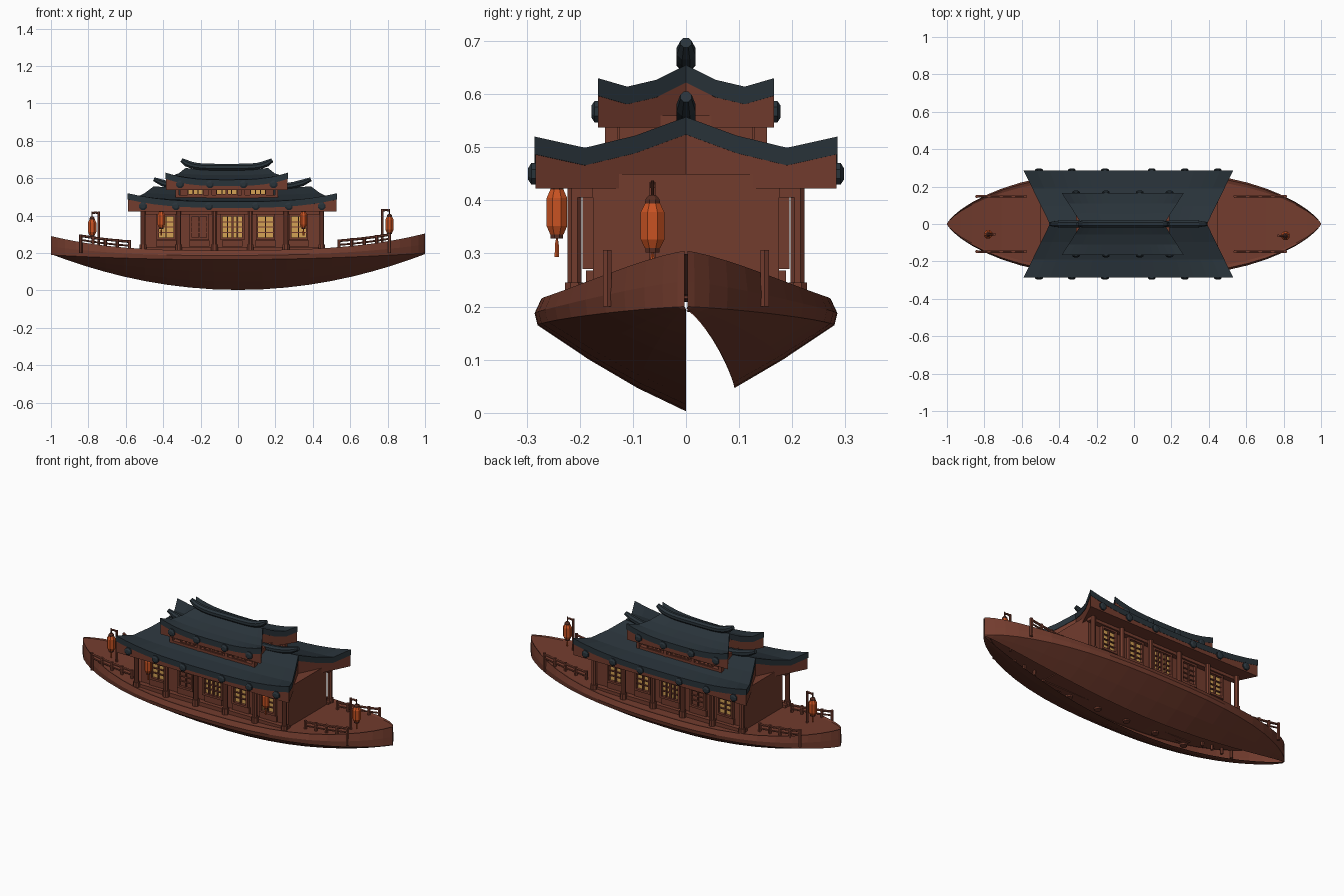
import bpy, bmesh, math
from mathutils import Vector

cube = bpy.data.objects.get("Cube")
if cube:
    bpy.data.objects.remove(cube)


def material(name, rgb):
    m = bpy.data.materials.new(name)
    m.use_nodes = True
    m.diffuse_color = (*rgb, 1)
    m.node_tree.nodes["Principled BSDF"].inputs["Base Color"].default_value = (*rgb, 1)
    return m


WOOD = material("red_brown_wood", (0.17, 0.045, 0.027))
TILE = material("slate_tile", (0.022, 0.033, 0.042))
PAPER = material("orange_paper", (0.58, 0.085, 0.016))
GLOW = material("window_glow", (0.66, 0.36, 0.09))
TRIM = material("dark_wood", (0.09, 0.025, 0.015))


def finish(bm, name, mat, recalc=True):
    if recalc:
        bmesh.ops.recalc_face_normals(bm, faces=bm.faces)
    me = bpy.data.meshes.new(name)
    bm.to_mesh(me)
    bm.free()
    me.materials.append(mat)
    ob = bpy.data.objects.new(name, me)
    bpy.context.collection.objects.link(ob)
    return ob


def boxes(name, mat, items):
    """Axis-aligned boxes given as (min corner, max corner), joined in one object."""
    bm = bmesh.new()
    for lo, hi in items:
        lo, hi = Vector(lo), Vector(hi)
        vs = bmesh.ops.create_cube(bm, size=1)["verts"]
        for v in vs:
            v.co = Vector(a + (b - a) * (c + 0.5) for a, b, c in zip(lo, hi, v.co))
    return finish(bm, name, mat)


def tube(bm, pts, radii, sides=8):
    """Sweep a polygon ring along points lying in an x-z plane or on one line."""
    rings = []
    for i, p in enumerate(pts):
        d = Vector(pts[min(i + 1, len(pts) - 1)]) - Vector(pts[max(i - 1, 0)])
        side = Vector((1, 0, 0)) if abs(d.y) > abs(d.x) + abs(d.z) else Vector((0, 1, 0))
        up = d.cross(side).normalized()
        angles = [2 * math.pi * (k + 0.5) / sides for k in range(sides)]
        rings.append([bm.verts.new(Vector(p) + radii[i] * (side * math.cos(a) + up * math.sin(a)))
                      for a in angles])
    for a, b in zip(rings, rings[1:]):
        for k in range(sides):
            bm.faces.new((a[k], a[k - 1], b[k - 1], b[k]))
    bm.faces.new(rings[0])
    bm.faces.new(rings[-1])


def tubes(name, mat, paths, sides=8):
    bm = bmesh.new()
    for pts, radii in paths:
        tube(bm, pts, radii if isinstance(radii, list) else [radii] * len(pts), sides)
    return finish(bm, name, mat)


# Hull: a double-ended lens, sheer rising to both ends, open strip beside the keel
def half_width(x):
    return max(0.003, 0.285 * (1 - min(1, abs(x)) ** 2.5) ** 0.75)


def sheer(x):
    return 0.215 + 0.083 * abs(x) ** 3 + 0.007 * x


def station(x):
    w, keel, top = half_width(x), 0.003 + 0.192 * x * x, sheer(x)
    low = 0.165 + 0.03 * x * x + 0.005 * x
    half = [(0.955 * w, top), (w, low + 0.45 * (top - low)), (0.98 * w, low),
            (0.64 * w, keel + 0.6 * (low - keel)), (0.32 * w, keel + 0.27 * (low - keel))]
    deck = [(0.88 * w, top - 0.006), (-0.88 * w, top - 0.006)]
    ring = [(-y, z) for y, z in half] + [(0, keel)] + half[::-1] + deck
    return [(x, y, z) for y, z in ring]


bm = bmesh.new()
N = 24
xs = [math.sin(math.pi / 2 * (2 * i / N - 1)) for i in range(N + 1)]
rings = [[bm.verts.new(p) for p in station(x)] for x in xs]
for a, b in zip(rings, rings[1:]):
    for k in range(len(a)):
        if k != 5:  # the open strip
            j = (k + 1) % len(a)
            bm.faces.new((a[k], a[j], b[j], b[k]))
finish(bm, "hull", WOOD)


# Curved roofs: sagging slopes, lifted corners and V-shaped gable ends
def roof(name, cx, ridge, eave, depth, mid, lift, floor):
    rows = [k / 3 for k in range(-3, 4)]
    cols = [k / 8 for k in range(-8, 9)]

    def solid(part, mat, drop, base, scale):
        bm = bmesh.new()
        grids = [[], []]
        for u in rows:
            i = round(abs(u) * 3)
            reach = (ridge + (eave - ridge) * abs(u)) * scale
            tops = [(cx + t * reach, u * depth * scale, mid[i] + lift[i] * abs(t) ** 3 - drop) for t in cols]
            grids[0].append([bm.verts.new(p) for p in tops])
            grids[1].append([bm.verts.new((x, y, base if base else z - 0.033)) for x, y, z in tops])
        nr, nc = len(rows), len(cols)
        for g in grids:
            for r in range(nr - 1):
                for c in range(nc - 1):
                    bm.faces.new((g[r][c], g[r + 1][c], g[r + 1][c + 1], g[r][c + 1]))
        rim = [(0, c) for c in range(nc)] + [(r, nc - 1) for r in range(1, nr)]
        rim += [(nr - 1, c) for c in range(nc - 2, -1, -1)] + [(r, 0) for r in range(nr - 2, 0, -1)]
        for (r, c), (s, d) in zip(rim, rim[1:] + rim[:1]):
            bm.faces.new((grids[0][r][c], grids[0][s][d], grids[1][s][d], grids[1][r][c]))
        finish(bm, part, mat)

    solid(name + "_tiles", TILE, 0, None, 1)
    solid(name + "_fascia", WOOD, 0.03, floor, 0.995)


def ridge_beam(name, cx, reach, low, high, r):
    pts, radii = [], []
    for k in range(-9, 10):
        t = k / 9
        pts.append((cx + t * reach, 0, low + (high - low) * abs(t) ** 5))
        radii.append(r * (0.6 if abs(k) == 9 else 1))
    tubes(name, TILE, [(pts, radii)])


CX, UX = -0.03, -0.06
roof("lower_roof", CX, 0.42, 0.56, 0.285, [0.545, 0.51, 0.485, 0.475], [0.012, 0.012, 0.014, 0.045], 0.422)
roof("upper_roof", UX, 0.22, 0.327, 0.166, [0.645, 0.617, 0.6, 0.592], [0.01, 0.01, 0.014, 0.038], 0.537)
ridge_beam("lower_ridge", CX, 0.42, 0.55, 0.595, 0.019)
ridge_beam("upper_ridge", UX, 0.243, 0.66, 0.697, 0.019)

# Round tile ends along the eaves
ends = []
for cx, y, z, offsets in ((CX, 0.282, 0.45, (0.125, 0.302, 0.478)), (UX, 0.163, 0.567, (0.09, 0.25))):
    for s in (-1, 1):
        for o in offsets:
            for x in (cx - o, cx + o):
                ends.append(([(x, s * y, z), (x, s * (y + 0.009), z), (x, s * (y + 0.015), z)], [0.022, 0.022, 0.012]))
tubes("eave_tile_ends", TILE, ends)

# Cabin walls, sill and posts
boxes("cabin_walls", WOOD, [((CX - 0.47, -0.175, 0.215), (CX + 0.48, 0.175, 0.45))])
boxes("upper_walls", WOOD, [((UX - 0.25, -0.125, 0.45), (UX + 0.25, 0.125, 0.56))])
BAY = 0.177
posts, beams = [], []
for s in (-1, 1):
    for k in range(6):
        x = CX + (k - 2.5) * BAY * 1.08
        posts.append(([(x, s * 0.21, 0.2), (x, s * 0.21, 0.43)], 0.014))
        posts.append(([(x, s * 0.21, 0.2), (x, s * 0.21, 0.245)], 0.019))
    for z0, z1 in ((0.21, 0.232), (0.405, 0.424)):
        beams.append(((CX - 0.49, min(s * 0.175, s * 0.205), z0), (CX + 0.49, max(s * 0.175, s * 0.205), z1)))
    for k in range(4):
        x = UX + (k - 1.5) * BAY
        beams.append(((x - 0.009, s * 0.14 - 0.012, 0.48), (x + 0.009, s * 0.14 + 0.012, 0.545)))
    beams.append(((UX - 0.27, s * 0.135 - 0.015, 0.49), (UX + 0.27, s * 0.135 + 0.015, 0.511)))
tubes("veranda_posts", WOOD, posts)
boxes("wall_beams", WOOD, beams)

# Lattice windows on both long sides; the second bay is a panelled door
panes, lattice = [], []


def window(cx, s, y, w, z0, z1, cols, rows, glazed=True, rim=0.012):
    def slab(x0, x1, a, b, d):
        ya, yb = sorted((s * y, s * (y + d)))
        return ((x0, ya, a), (x1, yb, b))
    h = w / 2
    if glazed:
        panes.append(slab(cx - h, cx + h, z0, z1, 0.004))
    else:
        lattice.append(slab(cx - h, cx + h, z0, z1, 0.006))
    for x in (cx - h - rim, cx + h):
        lattice.append(slab(x, x + rim, z0 - rim, z1 + rim, 0.02))
    for z in (z0 - rim, z1):
        lattice.append(slab(cx - h, cx + h, z, z + rim, 0.02))
    for k in range(1, cols):
        x = cx - h + w * k / cols
        t = 0.006 if cols == 4 and k == 2 else 0.003
        lattice.append(slab(x - t, x + t, z0, z1, 0.015))
    for k in range(1, rows):
        z = z0 + (z1 - z0) * k / rows
        lattice.append(slab(cx - h, cx + h, z - 0.003, z + 0.003, 0.012))


for s in (-1, 1):
    for k in range(-2, 3):
        wide = 0.105 if k == 0 else 0.078
        window(CX + k * BAY, s, 0.175, wide, 0.283, 0.395, 4 if k == 0 else 2, 4, k != -1)
        boxes("wall_panel", WOOD, [((CX + k * BAY - 0.055, s * 0.18 - 0.008, 0.235),
                                    (CX + k * BAY + 0.055, s * 0.18 + 0.008, 0.268))])
    for k in (-1, 0, 1):
        window(UX + k * 0.167, s, 0.125, 0.105 if k == 0 else 0.075, 0.516, 0.54, 4 if k == 0 else 3, 1, True, 0.006)
boxes("window_panes", GLOW, panes)
boxes("window_lattice", WOOD, lattice)

# Deck railings following the sheer
rails = []
for x0, x1 in ((0.54, 0.81), (-0.84, -0.58)):
    for s in (-1, 1):
        line = [(x0 + (x1 - x0) * k / 4, s * 0.148) for k in range(5)]
        for x, y in line:
            rails.append(([(x, y, 0.2), (x, y, sheer(x) + 0.042)], 0.009))
        for h, r in ((0.034, 0.007), (0.012, 0.005)):
            rails.append(([(x, y, sheer(x) + h) for x, y in line], r))
tubes("deck_railings", WOOD, rails, 6)


# Lanterns with caps, cord and tassel
def lantern(name, x, y, z, r=0.024):
    def at(*hs):
        return [(x, y, z + h) for h in hs]
    tubes(name + "_paper", PAPER, [(at(-0.042, -0.026, 0.026, 0.042), [0.65 * r, r, r, 0.65 * r])])
    tubes(name + "_caps", TRIM, [(at(-0.05, -0.041), 0.6 * r), (at(0.041, 0.05, 0.058), [0.65 * r, 0.6 * r, 0.3 * r]),
                                 (at(0.05, 0.085), 0.003)])
    tubes(name + "_tassel", PAPER, [(at(-0.085, -0.06, -0.05), [0.005, 0.004, 0.002])], 6)


for x in (-0.41, 0.35):
    lantern("eave_lantern", x, -0.243, 0.378, 0.021)

# Lantern stands at bow and stern
for x, px, y, z in ((0.81, 0.772, -0.063, 0.352), (-0.78, -0.744, -0.055, 0.338)):
    lantern("deck_lantern", x, y, z)
    top = z + 0.075
    tubes("lantern_stand", WOOD, [([(px, y, 0.22), (px, y, top + 0.008)], 0.007),
                                  ([(px, y, top), ((x + px) / 2, y, top + 0.004), (x, y, top)], 0.006)], 6)
